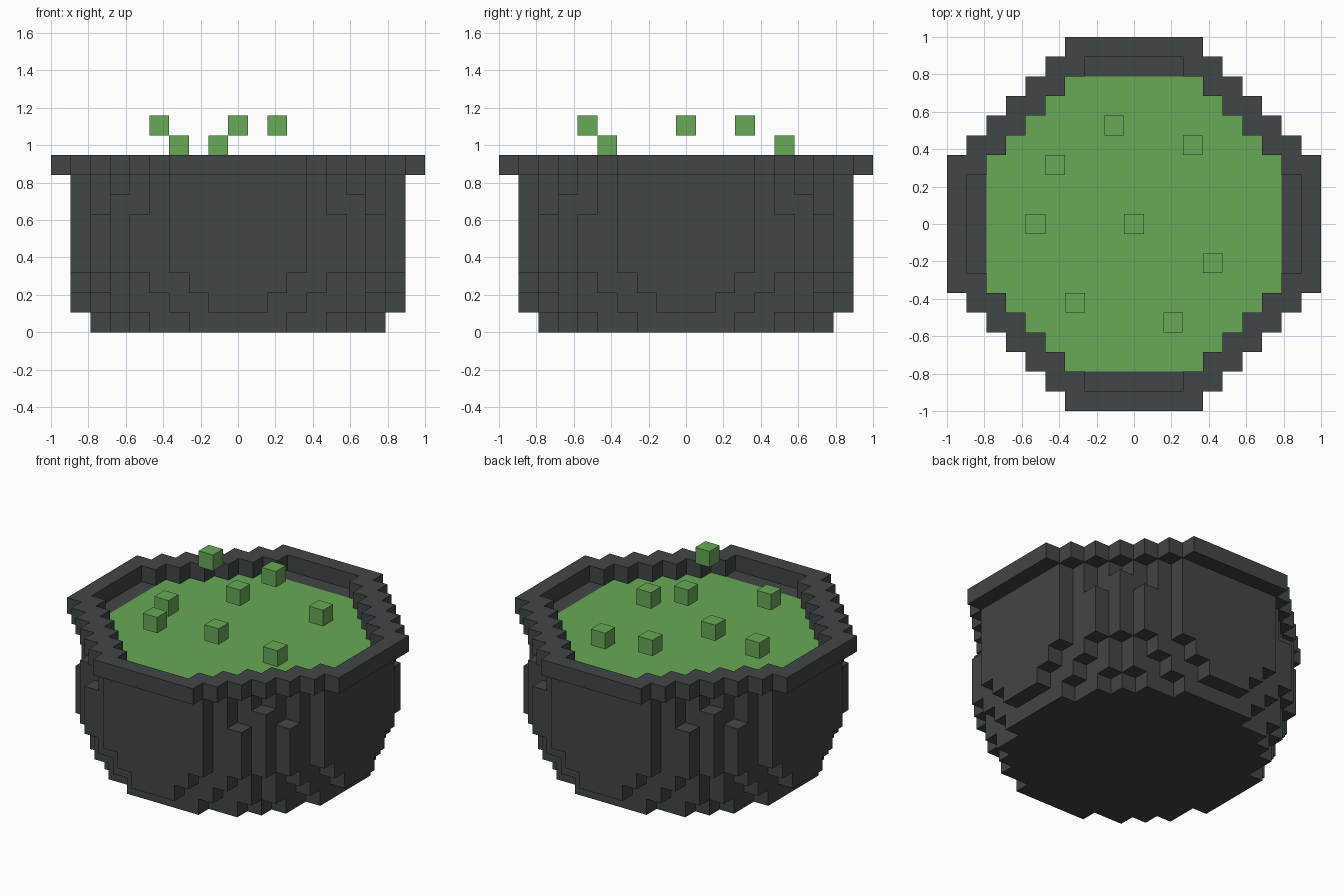
import bpy, bmesh
from mathutils import Vector

U = 2 / 19  # edge of one block
SPAN = range(-9, 10)

if "Cube" in bpy.data.objects:
    bpy.data.objects.remove(bpy.data.objects["Cube"])


def material(name, rgb):
    mat = bpy.data.materials.new(name)
    mat.use_nodes = True
    mat.diffuse_color = (*rgb, 1)
    node = next(n for n in mat.node_tree.nodes if n.type == "BSDF_PRINCIPLED")
    node.inputs["Base Color"].default_value = (*rgb, 1)
    node.inputs["Roughness"].default_value = 0.9
    return mat


def block_object(name, cells, solid, mat):
    """Build the outer faces of a set of blocks, skipping sides hidden by solid blocks."""
    bm = bmesh.new()
    for cell in cells:
        centre = Vector(cell) + Vector((0, 0, 0.5))
        for axis in range(3):
            for sign in (-1, 1):
                normal = Vector((0, 0, 0))
                normal[axis] = sign
                if tuple(int(c) for c in Vector(cell) + normal) in solid:
                    continue
                side = Vector((0, 0, 0))
                side[(axis + 1) % 3] = 0.5
                up = normal.cross(side)
                mid = centre + normal / 2
                corners = (-side - up, side - up, side + up, -side + up)
                bm.faces.new([bm.verts.new((mid + c) * U) for c in corners])
    bmesh.ops.remove_doubles(bm, verts=bm.verts, dist=U / 100)
    mesh = bpy.data.meshes.new(name)
    bm.to_mesh(mesh)
    bm.free()
    mesh.materials.append(mat)
    obj = bpy.data.objects.new(name, mesh)
    bpy.context.collection.objects.link(obj)
    return obj


iron = material("dark iron", (0.053, 0.061, 0.061))
brew = material("green brew", (0.138, 0.402, 0.093))

# Half width of each row, from the middle row outwards, for every layer of the bowl
BELLY = "888877653"
LAYERS = ["77766542", "887766531", "888776542", BELLY, BELLY, BELLY, "888876643", "888876543"]
bowl = {(x, y, z) for z, rows in enumerate(LAYERS) for x in SPAN for y in SPAN
        if abs(y) < len(rows) and abs(x) <= int(rows[abs(y)])}

# Eight-sided rim, one layer above the bowl and overhanging it
top = len(LAYERS)
rim = {(x, y, top) for x in SPAN for y in SPAN
       if abs(x) + abs(y) <= 12 and (abs(x) + abs(y) > 10 or max(abs(x), abs(y)) == 9)}

# Liquid filling the top layer of the bowl
pool = {c for c in bowl if c[2] == top - 1
        and abs(c[0]) + abs(c[1]) <= 10 and max(abs(c[0]), abs(c[1])) <= 7}

solid = bowl | rim
block_object("cauldron", solid - pool, solid, iron)
block_object("liquid_surface", pool, solid, brew)

# Bubbles resting on and rising from the liquid
BUBBLES = [(3, 4, 8), (-5, 0, 8), (4, -2, 8), (-1, 5, 9), (-3, -4, 9),
           (-4, 3, 10), (0, 0, 10), (2, -5, 10)]
for i, cell in enumerate(BUBBLES):
    block_object(f"bubble_{i + 1}", {cell}, {cell}, brew)
